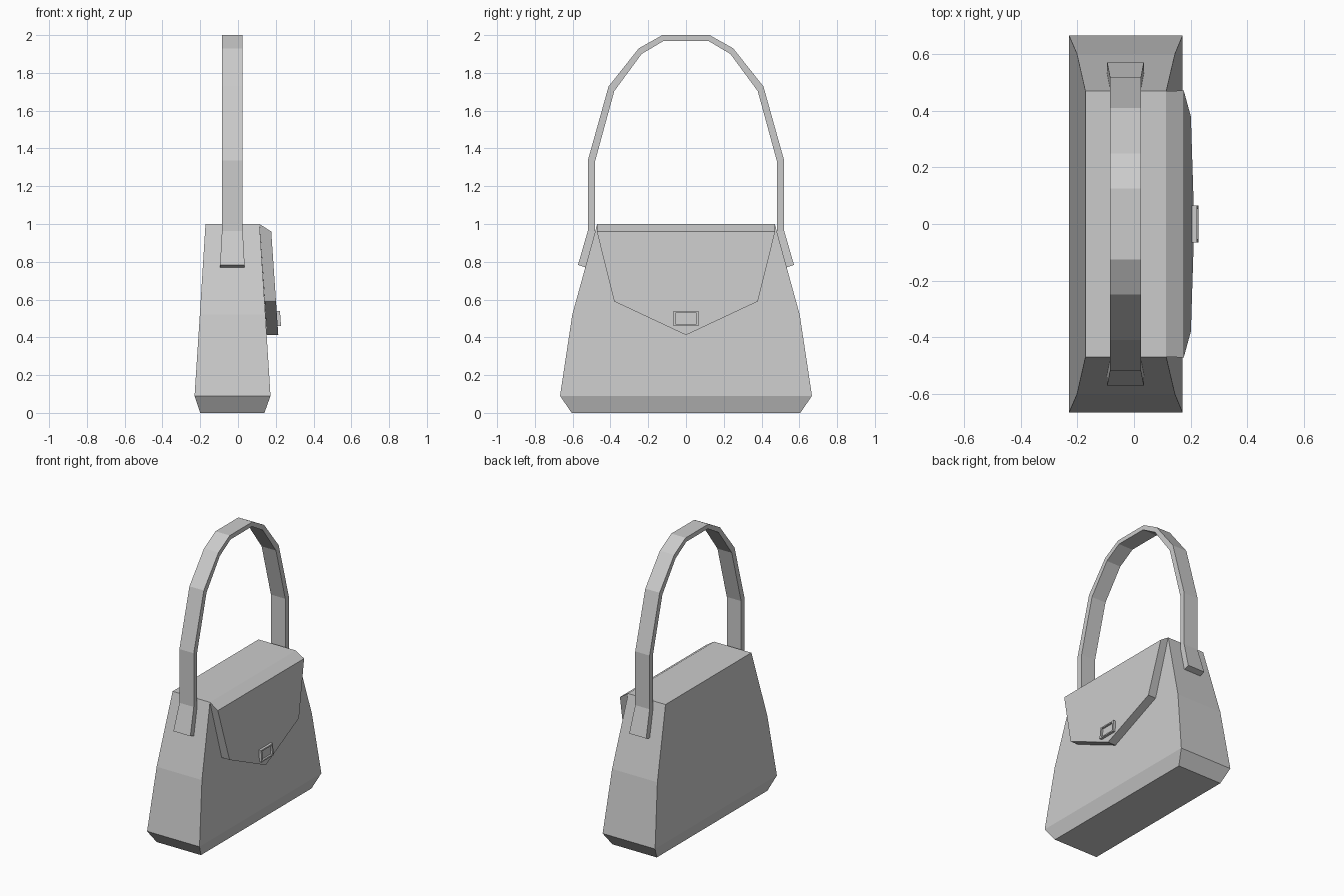
import bpy, bmesh

if "Cube" in bpy.data.objects:
    bpy.data.objects.remove(bpy.data.objects["Cube"])


def loft(name, rings):
    """Skin a list of equal-length closed vertex rings and cap both ends."""
    bm = bmesh.new()
    loops = [[bm.verts.new(p) for p in ring] for ring in rings]
    n = len(loops[0])
    for a, b in zip(loops, loops[1:]):
        for i in range(n):
            j = (i + 1) % n
            bm.faces.new((a[i], a[j], b[j], b[i]))
    bm.faces.new(loops[0])
    bm.faces.new(loops[-1])
    bmesh.ops.recalc_face_normals(bm, faces=bm.faces)
    mesh = bpy.data.meshes.new(name)
    bm.to_mesh(mesh)
    bm.free()
    obj = bpy.data.objects.new(name, mesh)
    bpy.context.collection.objects.link(obj)
    return obj


# Bag body: stacked rectangles (z, back x, front x, half width)
body_levels = [(0, -0.20, 0.14, 0.605), (0.09, -0.23, 0.172, 0.667),
               (0.52, -0.202, 0.145, 0.602), (1.0, -0.172, 0.114, 0.47)]
loft("bag_body", [[(x0, -w, z), (x1, -w, z), (x1, w, z), (x0, w, z)]
                  for z, x0, x1, w in body_levels])

# Front flap: pointed outline lofted from the body face to the outer face
flap_outline = [(-0.38, 0.59), (0, 0.412), (0.38, 0.59)]
inner = [(0.114, -0.47, 1.0)] + [(0.116 + (1 - z) * 0.062, y, z) for y, z in flap_outline] + [(0.114, 0.47, 1.0)]
outer = [(0.176, -0.472, 0.96)] + [(0.176 + (0.96 - z) * 0.068, y, z) for y, z in flap_outline] + [(0.176, 0.472, 0.96)]
loft("front_flap", [inner, outer])


# Clasp: shallow block with a recessed front, leaning with the flap
def clasp_ring(depth, half_w, half_h):
    return [(depth - dz * 0.068, y, 0.5 + dz)
            for y, dz in ((-half_w, -half_h), (half_w, -half_h), (half_w, half_h), (-half_w, half_h))]


loft("clasp", [clasp_ring(0.200, 0.065, 0.04), clasp_ring(0.225, 0.065, 0.04),
               clasp_ring(0.225, 0.053, 0.031), clasp_ring(0.212, 0.053, 0.031)])

# Handle: mirrored strap path (outer y, outer z, inner y, inner z, half strap width)
half = [(0.572, 0.783, 0.531, 0.77, 0.065), (0.52, 0.963, 0.482, 0.957, 0.055),
        (0.52, 1.335, 0.482, 1.33, 0.055), (0.41, 1.728, 0.38, 1.703, 0.055),
        (0.25, 1.93, 0.235, 1.9, 0.055), (0.125, 2.0, 0.117, 1.97, 0.055)]
path = half + [(-a, b, -c, d, w) for a, b, c, d, w in reversed(half)]
cx = -0.03
loft("handle", [[(cx - w, yo, zo), (cx + w, yo, zo), (cx + w, yi, zi), (cx - w, yi, zi)]
                for yo, zo, yi, zi, w in path])
